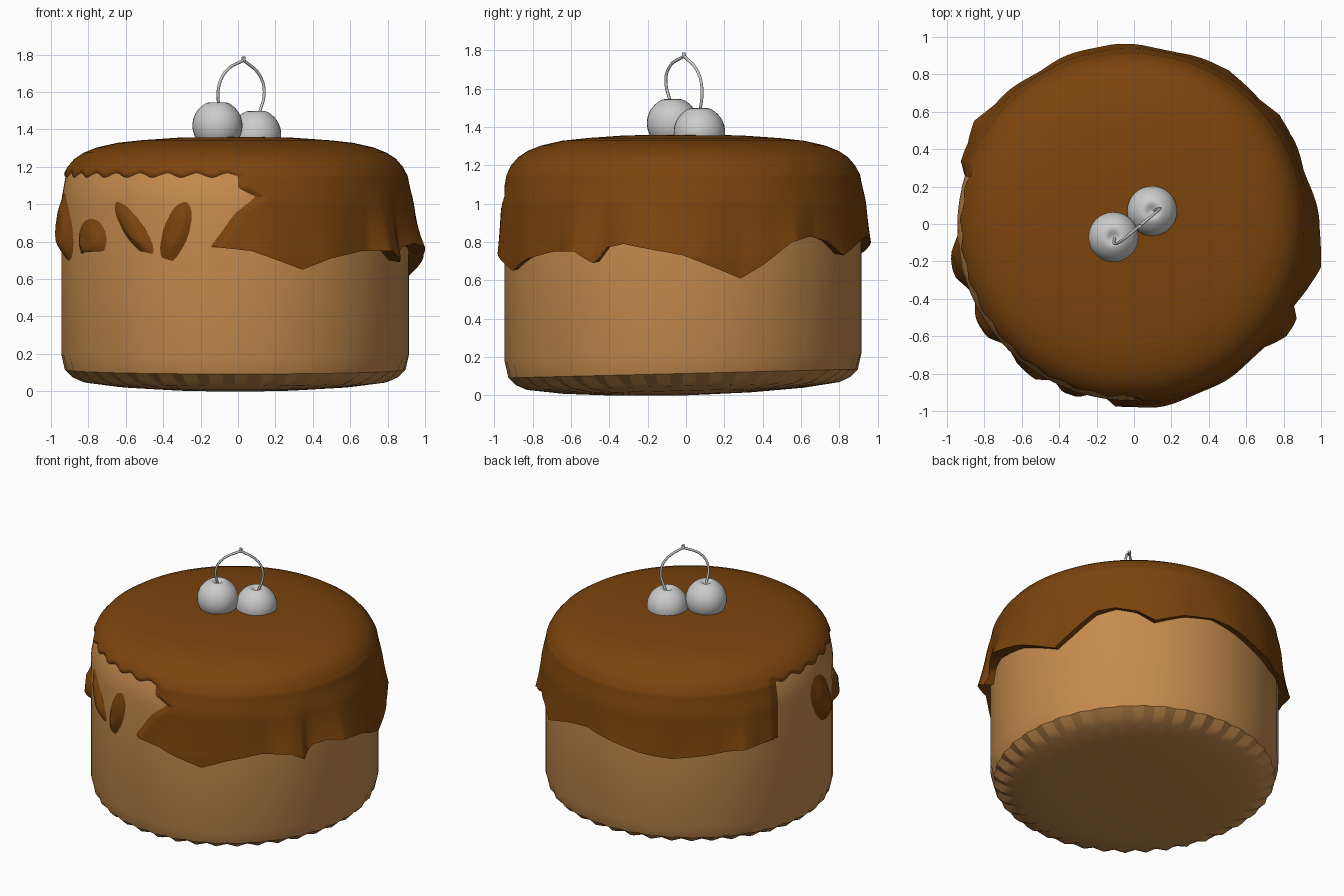
import bpy, math

if "Cube" in bpy.data.objects:
    bpy.data.objects.remove(bpy.data.objects["Cube"])

CX, CY = -0.015, -0.015


def lerp_table(tab, x):
    for (x0, y0), (x1, y1) in zip(tab, tab[1:]):
        if x <= x1:
            t = max(0.0, (x - x0) / (x1 - x0))
            return y0 + (y1 - y0) * t
    return tab[-1][1]


def material(name, rgb):
    m = bpy.data.materials.new(name)
    m.diffuse_color = (*rgb, 1)
    m.use_nodes = True
    m.node_tree.nodes["Principled BSDF"].inputs["Base Color"].default_value = m.diffuse_color
    return m


def rings_to_object(name, rings, start, end=None, mat=None, angle=40):
    """Skin closed rings of points; start / end are pole points."""
    n = len(rings[0])
    verts = [p for r in rings for p in r] + [start]
    pole = len(verts) - 1
    faces = [(pole, i, (i + 1) % n) for i in range(n)]
    for k in range(len(rings) - 1):
        a, b = k * n, (k + 1) * n
        faces += [(a + i, b + i, b + (i + 1) % n, a + (i + 1) % n) for i in range(n)]
    if end:
        verts.append(end)
        b = (len(rings) - 1) * n
        faces += [(len(verts) - 1, b + (i + 1) % n, b + i) for i in range(n)]
    me = bpy.data.meshes.new(name)
    me.from_pydata(verts, [], faces)
    ob = bpy.data.objects.new(name, me)
    bpy.context.collection.objects.link(ob)
    if mat:
        me.materials.append(mat)
    bpy.ops.object.select_all(action='DESELECT')
    ob.select_set(True)
    bpy.context.view_layer.objects.active = ob
    bpy.ops.object.shade_smooth_by_angle(angle=math.radians(angle))
    return ob


def polar(r, deg, z, cx=CX, cy=CY):
    a = math.radians(deg)
    return (cx + r * math.cos(a), cy + r * math.sin(a), z)


sponge = material("sponge", (0.56, 0.26, 0.075))
caramel = material("caramel", (0.20, 0.058, 0.004))

# Cake body, with a fluted and slightly tilted bottom (top down: pole first)
wall = [(0.2, 0.93), (1.0, 0.93), (1.04, 0.926), (1.15, 0.907), (1.2, 0.88),
        (1.26, 0.825), (1.315, 0.6), (1.34, 0.0)]
profile = [(r, z, 0) for z, r in wall[-2::-1]]
profile += [(0.905, 0.115, 0.006), (0.85, 0.075, 0.02), (0.79, 0.05, 0.025),
            (0.62, 0.025, 0.006), (0.35, 0.008, 0)]
N = 80
rings = []
for r, z, flute in profile:
    ring = []
    for i in range(N):
        x, y, zz = polar(r + flute * (-1) ** i, -360 * i / N, z)
        ring.append((x, y, zz + (0.025 * y if zz < 0.3 else 0)))
    rings.append(ring)
rings_to_object("cake_body", rings, (CX, CY, 1.34), (CX, CY, 0), sponge, 22)

# Icing: hem height and flare by angle in degrees
hem = [(0, .73), (18, .61), (25, .68), (35, .80), (43, .83), (51, .80), (58, .73),
       (70, .80), (82, .83), (92, .80), (105, .75), (119, .72), (140, .77), (160, .79),
       (166, .74), (172, .81), (184, .77), (198, .69), (210, .74), (222, .75),
       (231, .77), (240, .74), (250, .69), (258, .77), (264, .77), (275, .75),
       (292, .65), (302, .71), (315, .75), (326, .75), (332, .69), (336, .77),
       (342, .79), (360, .73)]
flare = [(0, .05), (18, .02), (30, .03), (37, .06), (45, .02), (58, .035), (75, .02),
         (96, .035), (120, .015), (138, .03), (146, .07), (153, .03), (166, .03),
         (184, .055), (200, .02), (250, .01), (277, .02), (295, .01), (318, .01),
         (325, .06), (331, .055), (334, .02), (342, .06), (348, .09), (360, .05)]
edge = [(.6, 255), (.77, 262), (.95, 270), (1.04, 277), (1.09, 271), (1.2, 271)]
# drips inside the bare patch: angle, height, half widths, slant
blobs = [(192, .88, 8, .18, -25), (214, .81, 8, .11, 0),
         (234, .87, 4.5, .14, -45), (250, .85, 4.5, .16, 18)]


def cover(deg, z):
    """Positive where the icing lies outside the cake."""
    top = 1.155 + 0.012 * math.sin(math.radians(deg * 34))
    f = min((deg - 163) / 4, (lerp_table(edge, z) - deg) / 3, (top - z) / 0.02)
    f = -f
    for a, h, wa, wz, s in blobs:
        d = math.hypot((deg - a - s * (z - h)) / wa, (z - h) / wz)
        f = max(f, (1 - d) * 2)
    return max(-1.0, min(1.0, f))


M, STEPS = 360, 44
degs = [-360 * i / M % 360 for i in range(M)]
rings = [[polar(r, d, z) for d in degs] for r, z in
         [(.3, 1.356), (.5, 1.342), (.63, 1.328), (.74, 1.303), (.81, 1.275), (.86, 1.242)]]
for k in range(STEPS + 1):
    ring = []
    for d in degs:
        z = 1.2 + (lerp_table(hem, d) - 1.2) * k / STEPS
        t = max(0.0, (1.12 - z) / 0.36)
        c = cover(d, z)
        wave = 0.004 * math.sin(math.radians(d * 17)) * min(t, 1)
        r = lerp_table(wall, z) + 0.016 * c
        if c > 0:
            r += c * (lerp_table(flare, d) * min(t, 1.1) ** 1.6 + wave + 0.004 * min(t, 1))
        ring.append(polar(r, d, z))
    rings.append(ring)
# hem underside returning into the cake
rings.append([polar(0.915, d, lerp_table(hem, d) + 0.012) for d in degs])
rings_to_object("icing", rings, (CX, CY, 1.36), None, caramel, 50)

# Cherries with a dimple on top
def cherry(name, x, y, z, r=0.134):
    S = 32
    prof = [(0.08, 0.80), (0.2, 0.87), (0.32, 0.93), (0.45, 0.90)]
    prof += [(math.cos(a), math.sin(a)) for a in
             [math.radians(55 - 10 * i) for i in range(14)]]
    rs = [[polar(p * r, -360 * i / S, z + q * r, x, y) for i in range(S)] for p, q in prof]
    rings_to_object(name, rs, (x, y, z + 0.78 * r), (x, y, z - r), None, 60)


cherry("cherry_left", -0.11, -0.07, 1.42)
cherry("cherry_right", 0.097, 0.07, 1.373)


# Stems meeting at a small nub
def stem(name, pts, radius):
    cu = bpy.data.curves.new(name, 'CURVE')
    cu.dimensions = '3D'
    cu.bevel_depth = radius
    cu.bevel_resolution = 2
    cu.use_fill_caps = True
    sp = cu.splines.new('BEZIER')
    sp.bezier_points.add(len(pts) - 1)
    for b, p in zip(sp.bezier_points, pts):
        b.co = p
        b.handle_left_type = b.handle_right_type = 'AUTO'
    bpy.context.collection.objects.link(bpy.data.objects.new(name, cu))


stem("stem_left", [(-.105, -.075, 1.51), (-.1, -.105, 1.64), (-.06, -.085, 1.715),
                   (.03, -.01, 1.77)], 0.008)
stem("stem_right", [(.105, .07, 1.46), (.14, .083, 1.6), (.115, .06, 1.69),
                    (.03, -.01, 1.77)], 0.008)
stem("stem_nub", [(.03, -.01, 1.76), (.03, -.012, 1.788)], 0.01)
